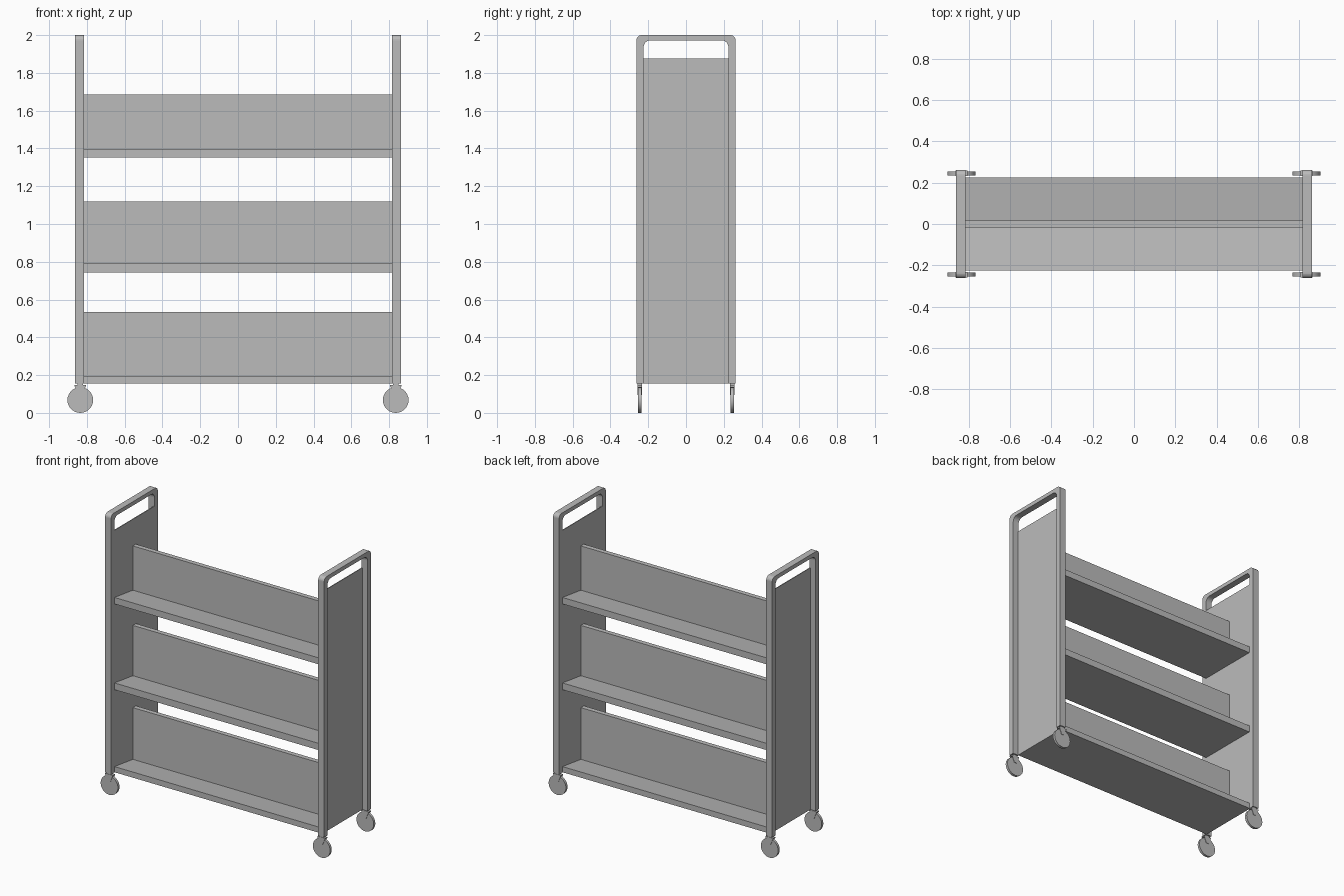
import bpy
import bmesh
from math import sin, cos, pi

if "Cube" in bpy.data.objects:
    bpy.data.objects.remove(bpy.data.objects["Cube"], do_unlink=True)

# Single painted-metal colour
grey = bpy.data.materials.new("grey metal")
grey.use_nodes = True
color = (0.5, 0.5, 0.5, 1)
grey.diffuse_color = color
grey.node_tree.nodes["Principled BSDF"].inputs["Base Color"].default_value = color

INNER, OUTER = 0.815, 0.862      # side frame, inner and outer x
HALF_SHELF, HALF_FRAME = 0.2245, 0.2625
BASE, TOP = 0.155, 2.0


def prism(name, profile, start, end, axis="x"):
    """Extrude a closed 2D profile along x (profile in y, z) or y (profile in x, z)."""
    bm = bmesh.new()

    def place(a, b, t):
        return (t, a, b) if axis == "x" else (a, t, b)

    face = bm.faces.new([bm.verts.new(place(a, b, start)) for a, b in profile])
    new = bmesh.ops.extrude_face_region(bm, geom=[face])["geom"]
    verts = [g for g in new if isinstance(g, bmesh.types.BMVert)]
    bmesh.ops.translate(bm, verts=verts, vec=place(0, 0, end - start))
    bmesh.ops.recalc_face_normals(bm, faces=bm.faces)
    mesh = bpy.data.meshes.new(name)
    bm.to_mesh(mesh)
    bm.free()
    mesh.materials.append(grey)
    obj = bpy.data.objects.new(name, mesh)
    bpy.context.collection.objects.link(obj)
    return obj


def rect(a0, a1, b0, b1):
    return [(a0, b0), (a1, b0), (a1, b1), (a0, b1)]


def arch(half, top, radius, steps=6):
    """Upside-down U, from bottom left over the rounded top to bottom right."""
    arc = [(radius * cos(pi / 2 * i / steps), radius * sin(pi / 2 * i / steps))
           for i in range(steps + 1)]
    left = [(-half + radius - a, top - radius + b) for a, b in arc]
    right = [(-y, z) for y, z in reversed(left)]
    return [(-half, BASE)] + left + right + [(half, BASE)]


# End frames with a thin panel flush to the inside
frame = arch(HALF_FRAME, TOP, 0.028) + arch(HALF_SHELF, 1.972, 0.035)[::-1]
for side, s in (("left", 1), ("right", -1)):
    prism(side + "_frame", frame, s * INNER, s * OUTER)
    prism(side + "_panel", rect(-HALF_SHELF, HALF_SHELF, BASE, 1.875),
          s * INNER, s * (INNER + 0.006))

# Double-sided shelves dipping towards a central divider
levels = {"bottom": (BASE, 0.195, 0.535),
          "middle": (0.742, 0.79, 1.12),
          "top": (1.352, 1.398, 1.685)}
for level, (low, lip, high) in levels.items():
    prism(level + "_shelf",
          [(-HALF_SHELF, low), (HALF_SHELF, low), (HALF_SHELF, lip),
           (0, lip - 0.03), (-HALF_SHELF, lip)], -INNER, INNER)
    prism(level + "_divider", rect(-0.017, 0.017, low + 0.005, high), -INNER, INNER)

# Casters: wheel, forked bracket and mounting stem under every post
CX, CY, R = 0.835, 0.245, 0.068
for side, s in (("left", 1), ("right", -1)):
    for end, t in (("front", -1), ("back", 1)):
        name, x, y = end + "_" + side, s * CX, t * CY
        circle = [(x + R * cos(2 * pi * i / 28), R + R * sin(2 * pi * i / 28))
                  for i in range(28)]
        wheel = prism(name + "_wheel", circle, y - 0.009, y + 0.009, "y")
        wheel.data.shade_smooth()
        wheel.data.set_sharp_from_angle(angle=pi / 6)
        for tag, d in (("a", -1), ("b", 1)):
            fork = [(x - 0.03, 0.143), (x - 0.01, 0.095), (x + 0.01, 0.095), (x + 0.03, 0.143)]
            prism(name + "_fork_" + tag, fork, y + d * 0.0095, y + d * 0.013, "y")
        prism(name + "_fork_top", rect(x - 0.03, x + 0.03, 0.139, 0.147),
              y - 0.013, y + 0.013, "y")
        prism(name + "_stem", rect(x - 0.015, x + 0.015, 0.145, 0.157),
              y - 0.011, y + 0.011, "y")
